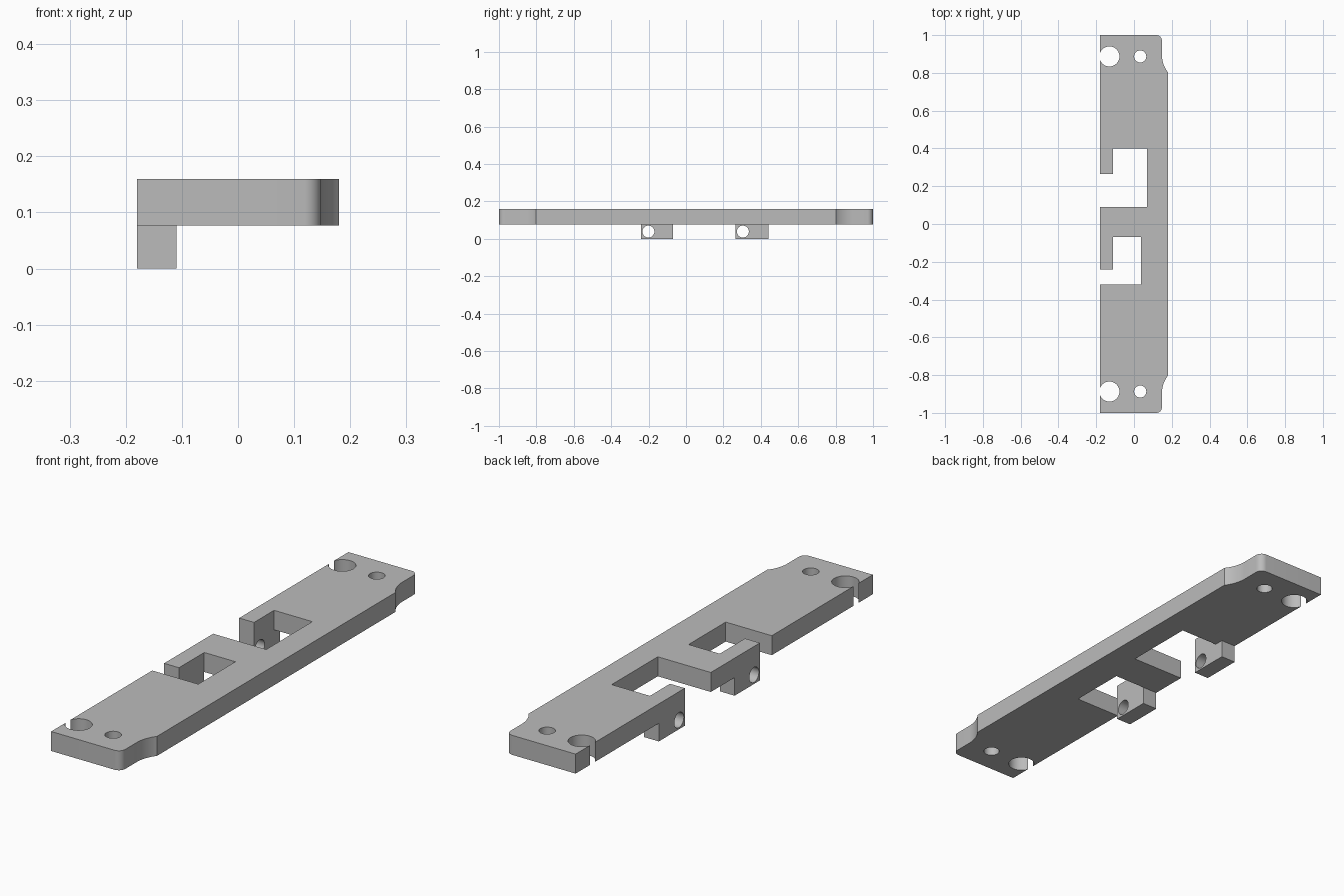
import bpy, bmesh
from math import sin, cos, pi

cube = bpy.data.objects.get("Cube")
if cube:
    bpy.data.objects.remove(cube)

LEFT, RIGHT = -0.18, 0.18        # plate edges in x
BOTTOM, TOP = 0.077, 0.16        # plate faces in z
ARM = -0.11                      # inner side of the hook arms

grey = bpy.data.materials.new("plain grey")
grey.use_nodes = True
grey.diffuse_color = (0.5, 0.5, 0.5, 1)
grey.node_tree.nodes["Principled BSDF"].inputs["Base Color"].default_value = (0.5, 0.5, 0.5, 1)


def prism(name, outline, z0, z1):
    """Extrude a flat outline upward into a solid object."""
    bm = bmesh.new()
    face = bm.faces.new([bm.verts.new((x, y, z0)) for x, y in outline])
    top = bmesh.ops.extrude_face_region(bm, geom=[face])["geom"]
    verts = [v for v in top if isinstance(v, bmesh.types.BMVert)]
    bmesh.ops.translate(bm, verts=verts, vec=(0, 0, z1 - z0))
    bmesh.ops.recalc_face_normals(bm, faces=bm.faces)
    mesh = bpy.data.meshes.new(name)
    bm.to_mesh(mesh)
    bm.free()
    mesh.materials.append(grey)
    obj = bpy.data.objects.new(name, mesh)
    bpy.context.collection.objects.link(obj)
    return obj


def box(name, x0, x1, y0, y1, z0, z1):
    return prism(name, [(x0, y0), (x1, y0), (x1, y1), (x0, y1)], z0, z1)


def rod(radius, location, rotation=(0, 0, 0)):
    bpy.ops.mesh.primitive_cylinder_add(vertices=48, radius=radius, depth=0.4,
                                        location=location, rotation=rotation)
    return bpy.context.object


def cut(obj, cutters):
    """Drill the cutters out of an object, then discard them."""
    for c in cutters:
        c.hide_render = True
        mod = obj.modifiers.new("cut", 'BOOLEAN')
        mod.operation, mod.solver, mod.object = 'DIFFERENCE', 'EXACT', c
    bpy.ops.object.select_all(action='DESELECT')
    obj.select_set(True)
    bpy.context.view_layer.objects.active = obj
    for mod in list(obj.modifiers):
        bpy.ops.object.modifier_apply(modifier=mod.name)
    bpy.ops.object.shade_smooth_by_angle(angle=pi / 6)
    for c in cutters:
        bpy.data.objects.remove(c)


# Back end of the right edge: concave flare, then rounded corner
flare_r, corner_r, neck = 0.15, 0.03, 0.148
flare = [(neck + flare_r * (1 - cos(a)), 0.895 - flare_r * sin(a))
         for a in [0.66 * (1 - i / 10) for i in range(11)]]
corner = [(neck - corner_r * (1 - cos(a)), 1 - corner_r * (1 - sin(a)))
          for a in [pi / 2 * i / 8 for i in range(9)]]
end = [(RIGHT, flare[0][1])] + flare[1:] + corner + [(LEFT, 1)]

# Left edge with two hook-shaped slots, from back to front
slots = []
for y_arm, y_back, y_front, depth in ((0.265, 0.40, 0.09, 0.07),
                                      (-0.24, -0.07, -0.32, 0.037)):
    slots += [(LEFT, y_arm), (ARM, y_arm), (ARM, y_back),
              (depth, y_back), (depth, y_front), (LEFT, y_front)]

# Mounting plate with a large and a small hole at each end
outline = end + slots + [(x, -y) for x, y in reversed(end)]
plate = prism("mounting_plate", outline, BOTTOM, TOP)
cut(plate, [rod(r, (x, s * 0.887, 0.12))
            for s in (-1, 1) for x, r in ((-0.13, 0.053), (0.033, 0.032))])

# Pierced lugs under the hook arms
for name, y0, y1 in (("front_lug", -0.24, -0.07), ("back_lug", 0.265, 0.44)):
    lug = box(name, LEFT, ARM, y0, y1, 0, BOTTOM)
    cut(lug, [rod(0.032, (-0.145, y0 + 0.039, 0.039), (0, pi / 2, 0))])
